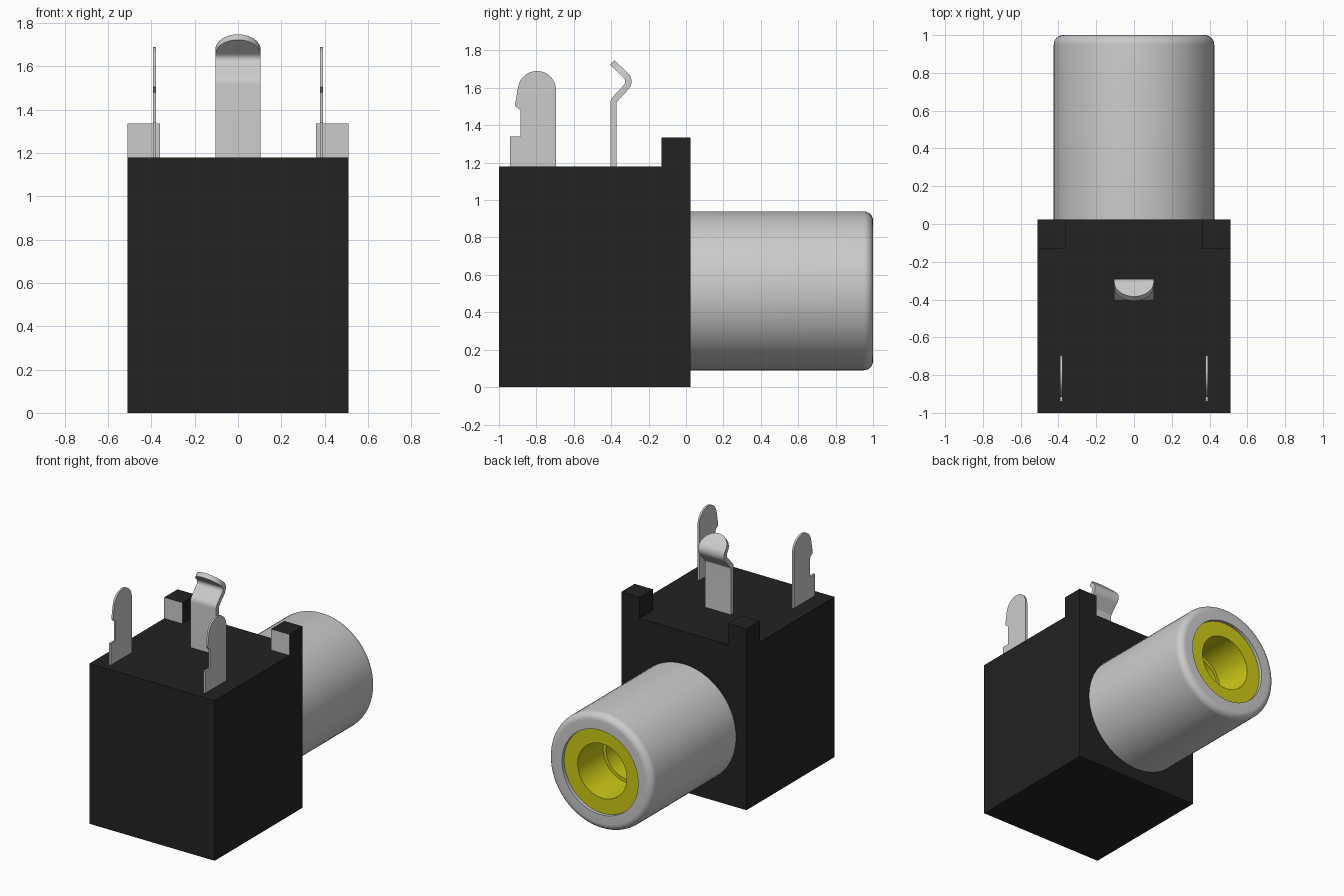
import bpy, bmesh, math
from mathutils import Matrix, Vector

cube = bpy.data.objects.get("Cube")
if cube:
    bpy.data.objects.remove(cube, do_unlink=True)


def material(name, rgb):
    m = bpy.data.materials.new(name)
    m.use_nodes = True
    m.diffuse_color = (*rgb, 1)
    m.node_tree.nodes["Principled BSDF"].inputs["Base Color"].default_value = (*rgb, 1)
    return m


black = material("black plastic", (0.016, 0.016, 0.016))
silver = material("silver metal", (0.6, 0.6, 0.6))
yellow = material("yellow plastic", (0.62, 0.6, 0.008))


def finish(name, bm, mats, smooth=False):
    bmesh.ops.recalc_face_normals(bm, faces=bm.faces)
    me = bpy.data.meshes.new(name)
    bm.to_mesh(me)
    bm.free()
    ob = bpy.data.objects.new(name, me)
    bpy.context.collection.objects.link(ob)
    for m in mats:
        me.materials.append(m)
    if smooth:
        bpy.ops.object.select_all(action='DESELECT')
        ob.select_set(True)
        bpy.context.view_layer.objects.active = ob
        bpy.ops.object.shade_smooth_by_angle(angle=math.radians(35))
    return ob


def box(name, lo, hi, mats):
    lo, hi = Vector(lo), Vector(hi)
    bm = bmesh.new()
    bmesh.ops.create_cube(bm, size=1, matrix=Matrix.Translation((lo + hi) / 2)
                          @ Matrix.Diagonal((*(hi - lo), 1)))
    return finish(name, bm, mats)


def arc(cx, cy, r, start, end, n):
    angles = [math.radians(start + (end - start) * i / n) for i in range(n + 1)]
    return [(cx + r * math.cos(a), cy + r * math.sin(a)) for a in angles]


def lathe(name, profile, mat, axis_z=0.515):
    """Turn a (radius, y) profile about the socket axis."""
    bm = bmesh.new()
    verts = [bm.verts.new((r, y, axis_z)) for r, y in profile]
    edges = [bm.edges.new(pair) for pair in zip(verts, verts[1:])]
    bmesh.ops.spin(bm, geom=verts + edges, cent=(0, 0, axis_z), axis=(0, 1, 0),
                   angle=math.tau, steps=72, use_merge=False)
    bmesh.ops.remove_doubles(bm, verts=bm.verts, dist=0.0005)
    return finish(name, bm, [mat], smooth=True)


# Housing
box("housing", (-0.51, -1, 0), (0.51, 0.025, 1.18), [black])

# Corner posts with a silver front face
for side, s in (("left", 1), ("right", -1)):
    x0, x1 = sorted((0.36 * s, 0.51 * s))
    post = box(side + "_corner_post", (x0, -0.13, 1.18), (x1, 0.025, 1.335),
               [black, silver])
    for f in post.data.polygons:
        f.material_index = int(f.normal.y < -0.9)

# Socket barrel with rounded rim, and the insert recessed in it
lathe("socket_barrel", [(0.425, 0.02)] + arc(0.375, 0.95, 0.05, 0, 90, 8)
      + [(0.31, 1.0), (0.31, 0.96)], silver)
lathe("socket_insert", [(0.31, 0.975), (0.2, 0.975), (0.2, 0.68),
                        (0.175, 0.68), (0.175, 0.3), (0, 0.3)], yellow)

# Side terminals: flat notched blades with a round top
blade = [(-0.695, 1.18)] + arc(-0.797, 1.588, 0.102, 0, 172, 16) + [
    (-0.915, 1.505), (-0.885, 1.48), (-0.885, 1.34), (-0.94, 1.34), (-0.94, 1.18)]
for side, s in (("left", 1), ("right", -1)):
    bm = bmesh.new()
    face = bm.faces.new([bm.verts.new((s * 0.385 - 0.007, y, z)) for y, z in blade])
    ext = bmesh.ops.extrude_face_region(bm, geom=[face])
    bmesh.ops.translate(bm, vec=(0.014, 0, 0),
                        verts=[v for v in ext["geom"] if isinstance(v, bmesh.types.BMVert)])
    finish(side + "_terminal", bm, [silver])

# Centre terminal: a bent strip with a rounded tip
path = ([(-0.388, 1.18)] + arc(-0.348, 1.515, 0.04, 180, 138, 6)
        + arc(-0.354, 1.634, 0.046, -42, 45, 8))
tip_start, tip_end = Vector(path[-1]), Vector((-0.395, 1.735))
path += [tuple(tip_start.lerp(tip_end, math.sin(math.pi / 2 * i / 12)))
         for i in range(1, 13)]
bm = bmesh.new()
rows = []
half = 0.105
for y, z in path:
    d = (Vector((y, z)) - tip_end).length
    w = half if d >= half else math.sqrt(max(half ** 2 - (half - d) ** 2, 0.00001))
    rows.append([bm.verts.new((x, y, z)) for x in (-w, w)])
for (a, b), (c, d) in zip(rows, rows[1:]):
    bm.faces.new((a, b, d, c))
strip = finish("centre_terminal", bm, [silver], smooth=True)
solid = strip.modifiers.new("thickness", 'SOLIDIFY')
solid.thickness = 0.034
solid.offset = 0
# Keep edge sharpening after the thickness is added
if len(strip.modifiers) > 1:
    strip.modifiers.move(len(strip.modifiers) - 1, 0)
for e in strip.data.edges:
    e.use_edge_sharp = False
bpy.ops.object.modifier_apply(modifier=solid.name)
bpy.ops.object.shade_smooth_by_angle(angle=math.radians(35))
